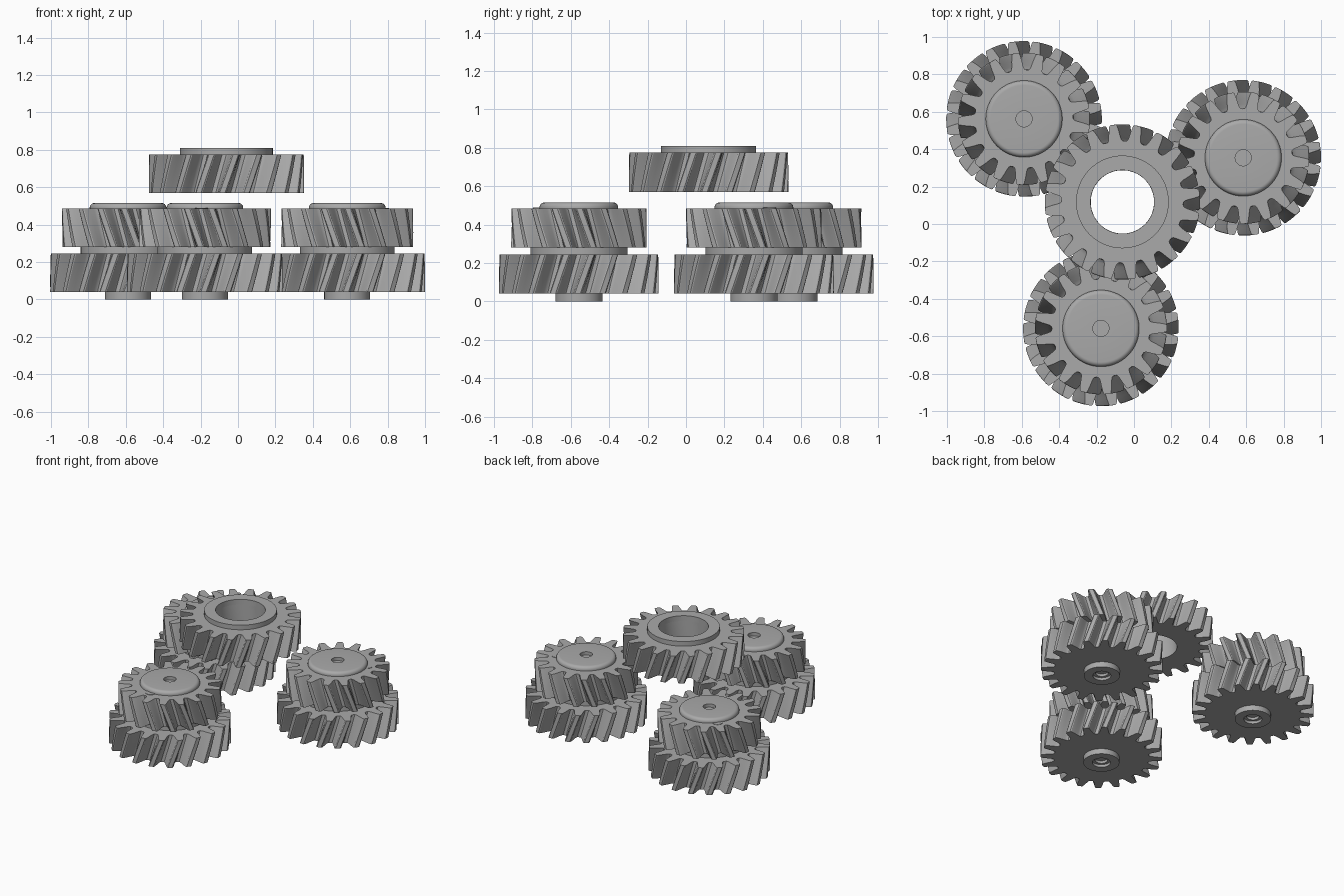
import bpy, bmesh
from math import sin, cos, pi, radians

cube = bpy.data.objects.get("Cube")
if cube:
    bpy.data.objects.remove(cube)

grey = bpy.data.materials.new("steel grey")
grey.use_nodes = True
grey.diffuse_color = (0.4, 0.4, 0.4, 1)
grey.node_tree.nodes["Principled BSDF"].inputs["Base Color"].default_value = (0.4, 0.4, 0.4, 1)


def finish(bm, name, loc):
    bmesh.ops.recalc_face_normals(bm, faces=bm.faces)
    mesh = bpy.data.meshes.new(name)
    bm.to_mesh(mesh)
    bm.free()
    mesh.materials.append(grey)
    obj = bpy.data.objects.new(name, mesh)
    obj.location = (*loc, 0)
    bpy.context.collection.objects.link(obj)
    bpy.ops.object.select_all(action='DESELECT')
    obj.select_set(True)
    bpy.context.view_layer.objects.active = obj
    bpy.ops.object.shade_smooth_by_angle(angle=radians(32))
    return obj


def bridge(bm, a, b):
    n = len(a)
    for i in range(n):
        bm.faces.new((a[i], a[(i + 1) % n], b[(i + 1) % n], b[i]))


def lathe(name, loc, profile, closed=False, n=64):
    """Spin (radius, z) points around z; open profiles get end caps."""
    bm = bmesh.new()
    rings = [[bm.verts.new((r * cos(2 * pi * i / n), r * sin(2 * pi * i / n), z))
              for i in range(n)] for r, z in profile]
    for a, b in zip(rings, rings[1:]):
        bridge(bm, a, b)
    if closed:
        bridge(bm, rings[-1], rings[0])
    else:
        bm.faces.new(rings[0])
        bm.faces.new(rings[-1])
    return finish(bm, name, loc)


def gear(name, loc, teeth, root, outer, z0, z1, twist, phase, bore=0, layers=8):
    """Helical gear; phase is the angle of one tooth on the top face."""
    h = outer - root
    half = [(0.39, 0.02), (0.33, 0.1), (0.285, 0.26), (0.235, 0.55),
            (0.185, 0.82), (0.155, 0.95), (0.11, 1)]
    tooth = [(-0.5, 0)] + [(-f, k) for f, k in half] + [(f, k) for f, k in reversed(half)]
    outline = [((t + f) * 2 * pi / teeth, root + k * h) for t in range(teeth) for f, k in tooth]
    bm = bmesh.new()

    def ring(step, radius=None):
        u = step / layers
        turn = radians(phase - twist * (1 - u))
        return [bm.verts.new(((radius or r) * cos(a + turn), (radius or r) * sin(a + turn),
                              z0 + (z1 - z0) * u)) for a, r in outline]

    rings = [ring(s) for s in range(layers + 1)]
    for a, b in zip(rings, rings[1:]):
        bridge(bm, a, b)
    if bore:
        low, high = ring(0, bore), ring(layers, bore)
        bridge(bm, rings[0], low)
        bridge(bm, rings[-1], high)
        bridge(bm, low, high)
    else:
        bm.faces.new(rings[0])
        bm.faces.new(rings[-1])
    return finish(bm, name, loc)


# Three stepped planet gears: centre, phases of both gears, angle of timing mark
planets = {
    "back_right": ((-0.588, 0.562), 81, 76, 141),
    "back_left": ((0.584, 0.354), 81, 80, 23),
    "front": ((-0.177, -0.558), 81, 85, 265),
}
for name, (loc, big_phase, small_phase, mark) in planets.items():
    gear(name + "_large_gear", loc, 20, 0.325, 0.416, 0.04, 0.245, 10, big_phase)
    gear(name + "_small_gear", loc, 17, 0.262, 0.353, 0.28, 0.485, -12, small_phase)
    lathe(name + "_spacer", loc, [(0.253, 0.24), (0.253, 0.285)])
    # Bottom boss with a stepped blind hole
    lathe(name + "_bottom_boss", loc,
          [(0.123, 0.045), (0.123, 0), (0.062, 0), (0.062, 0.02), (0.043, 0.02), (0.043, 0.039)])
    # Rounded cap with a shallow centre hole
    edge = [(0.18 + 0.025 * cos(a), 0.49 + 0.025 * sin(a))
            for a in [i * pi / 12 for i in range(7)]]
    lathe(name + "_top_cap", loc,
          [(0.205, 0.48)] + edge + [(0.043, 0.515), (0.043, 0.49)])
    m = radians(mark)
    lathe(name + "_timing_mark", (loc[0] + 0.205 * cos(m), loc[1] + 0.205 * sin(m)),
          [(0.035, 0.482), (0.035, 0.488)], n=24)

# Raised centre gear with an open bore and a collar
centre = (-0.062, 0.118)
gear("centre_gear", centre, 20, 0.325, 0.415, 0.57, 0.775, 10, 79, bore=0.17)
lathe("centre_collar", centre, [(0.17, 0.77), (0.248, 0.77), (0.248, 0.81), (0.17, 0.81)], closed=True)
